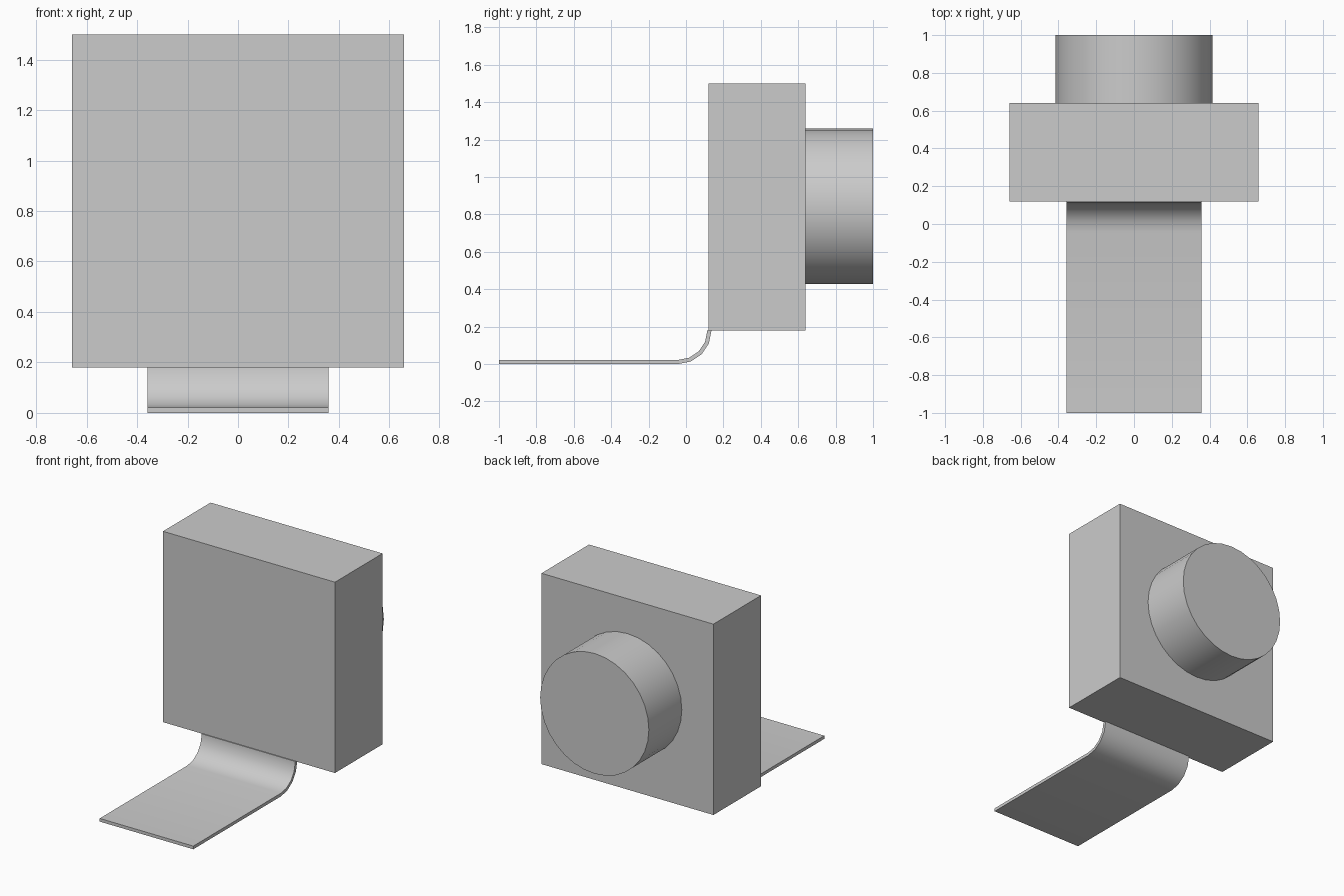
import bpy
import bmesh
from math import cos, sin, pi, radians
from mathutils import Matrix, Vector

default = bpy.data.objects.get("Cube")
if default:
    bpy.data.objects.remove(default, do_unlink=True)

# Single grey material
grey = bpy.data.materials.new("light_grey")
grey.use_nodes = True
colour = (0.6, 0.6, 0.6, 1)
grey.diffuse_color = colour
grey.node_tree.nodes["Principled BSDF"].inputs["Base Color"].default_value = colour


def finish(name, bm, smooth=False):
    bmesh.ops.recalc_face_normals(bm, faces=bm.faces)
    mesh = bpy.data.meshes.new(name)
    bm.to_mesh(mesh)
    bm.free()
    mesh.materials.append(grey)
    obj = bpy.data.objects.new(name, mesh)
    bpy.context.collection.objects.link(obj)
    if smooth:
        bpy.ops.object.select_all(action="DESELECT")
        obj.select_set(True)
        bpy.context.view_layer.objects.active = obj
        bpy.ops.object.shade_smooth_by_angle(angle=radians(35))
    return obj


# Square housing
bm = bmesh.new()
bmesh.ops.create_cube(bm, size=1, matrix=Matrix.Translation((0, 0.38, 0.84))
                      @ Matrix.Diagonal((1.316, 0.52, 1.32, 1)))
finish("housing", bm)

# Round barrel on the back
bm = bmesh.new()
bmesh.ops.create_cone(bm, cap_ends=True, segments=32, radius1=0.416, radius2=0.416,
                      depth=0.36, matrix=Matrix.Translation((0, 0.82, 0.843))
                      @ Matrix.Rotation(pi / 2, 4, "X"))
finish("barrel", bm, smooth=True)

# Thin flat strip that bends up into the housing
HALF_WIDTH, THICK, RADIUS, STEPS = 0.358, 0.022, 0.178, 4
centre_y, join_z = -0.042, 0.182


def strip_edge(radius):
    arc = [(centre_y + radius * sin(pi / 2 * i / STEPS),
            RADIUS - radius * cos(pi / 2 * i / STEPS)) for i in range(STEPS + 1)]
    return [(-1, RADIUS - radius)] + arc + [(centre_y + radius, join_z)]


outline = strip_edge(RADIUS) + strip_edge(RADIUS - THICK)[::-1]
bm = bmesh.new()
side = bm.faces.new([bm.verts.new((-HALF_WIDTH, y, z)) for y, z in outline])
extruded = bmesh.ops.extrude_face_region(bm, geom=[side], use_keep_orig=True)
moved = [g for g in extruded["geom"] if isinstance(g, bmesh.types.BMVert)]
bmesh.ops.translate(bm, verts=moved, vec=Vector((2 * HALF_WIDTH, 0, 0)))
finish("flex_strip", bm, smooth=True)
